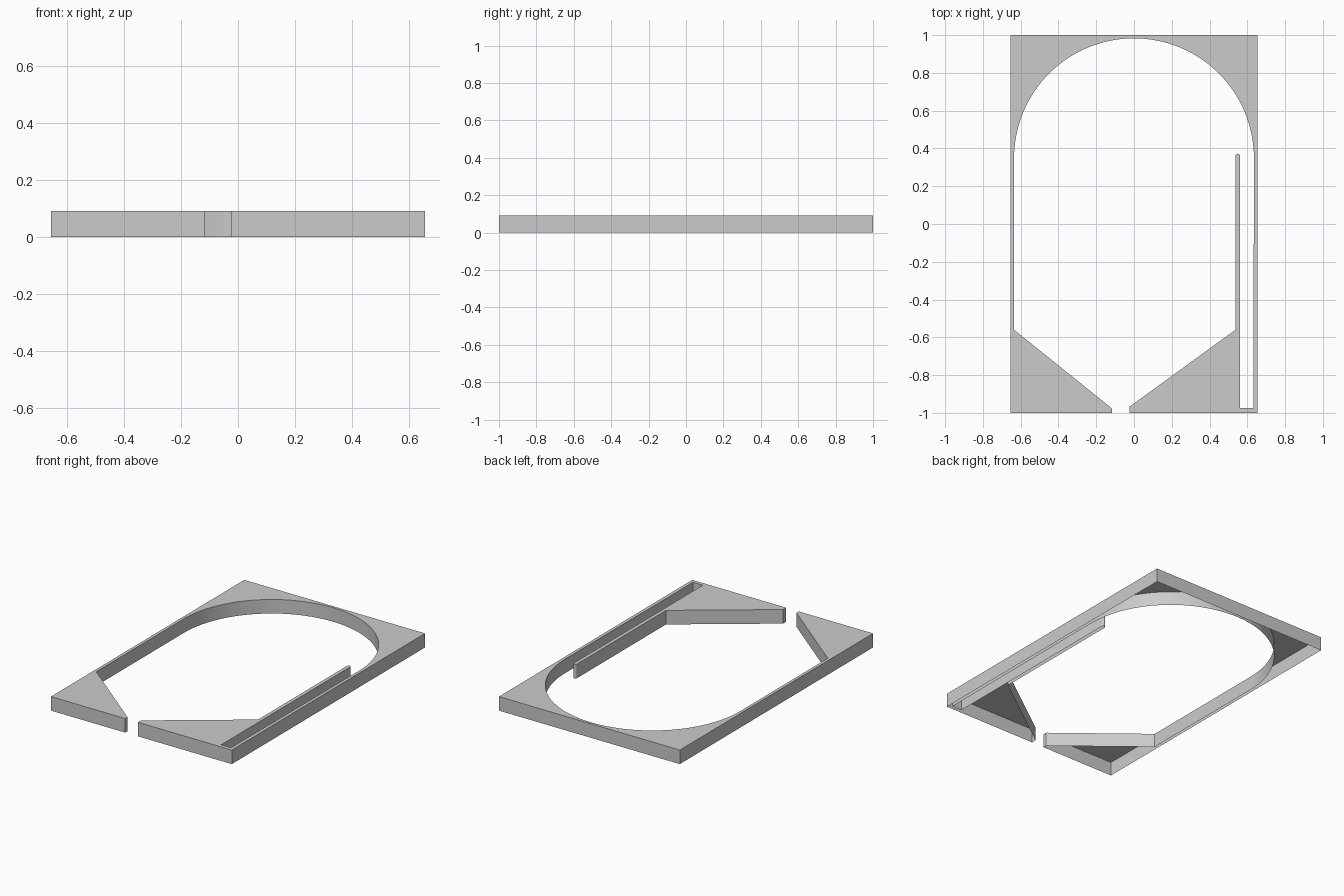
import bpy, bmesh
from math import cos, sin, pi

if "Cube" in bpy.data.objects:
    bpy.data.objects.remove(bpy.data.objects["Cube"])

HEIGHT = 0.092
HALF_W = 0.655      # outer half width
INNER = 0.635       # inner half width and arch radius
ARCH_Y = 0.348      # arch centre


def arc(cx, cy, r, steps):
    """Half circle from right to left over the top."""
    return [(cx + r * cos(pi * i / steps), cy + r * sin(pi * i / steps))
            for i in range(steps + 1)]


# One continuous border, counter-clockwise: outer box, left corner, arch, lane, divider, right corner
outline = [(-0.025, -1), (HALF_W, -1), (HALF_W, 1), (-HALF_W, 1), (-HALF_W, -1), (-0.117, -1)]
outline += [(-0.117, -0.977), (-0.122, -0.972), (-INNER, -0.56)]    # left sloped corner
outline += arc(0, ARCH_Y, INNER, 64)[::-1]                           # arch
outline += [(INNER - 0.003, -0.975), (0.561, -0.975)]                # lane end
outline += arc(0.549, 0.36, 0.012, 8)                                # rounded divider tip
outline += [(0.537, -0.56), (-0.025, -0.968)]                        # right sloped corner

# Moulded shell: flat top and side walls, open underneath
bm = bmesh.new()
top = [bm.verts.new((x, y, HEIGHT)) for x, y in outline]
low = [bm.verts.new((x, y, 0)) for x, y in outline]
bm.faces.new(top)
n = len(outline)
for i in range(n):
    j = (i + 1) % n
    bm.faces.new((low[i], low[j], top[j], top[i]))
bm.normal_update()
bmesh.ops.triangulate(bm, faces=[f for f in bm.faces if len(f.verts) > 4])

mesh = bpy.data.meshes.new("table_border")
bm.to_mesh(mesh)
bm.free()
border = bpy.data.objects.new("table_border", mesh)
bpy.context.collection.objects.link(border)
bpy.context.view_layer.objects.active = border
border.select_set(True)
bpy.ops.object.shade_smooth_by_angle(angle=0.5)
